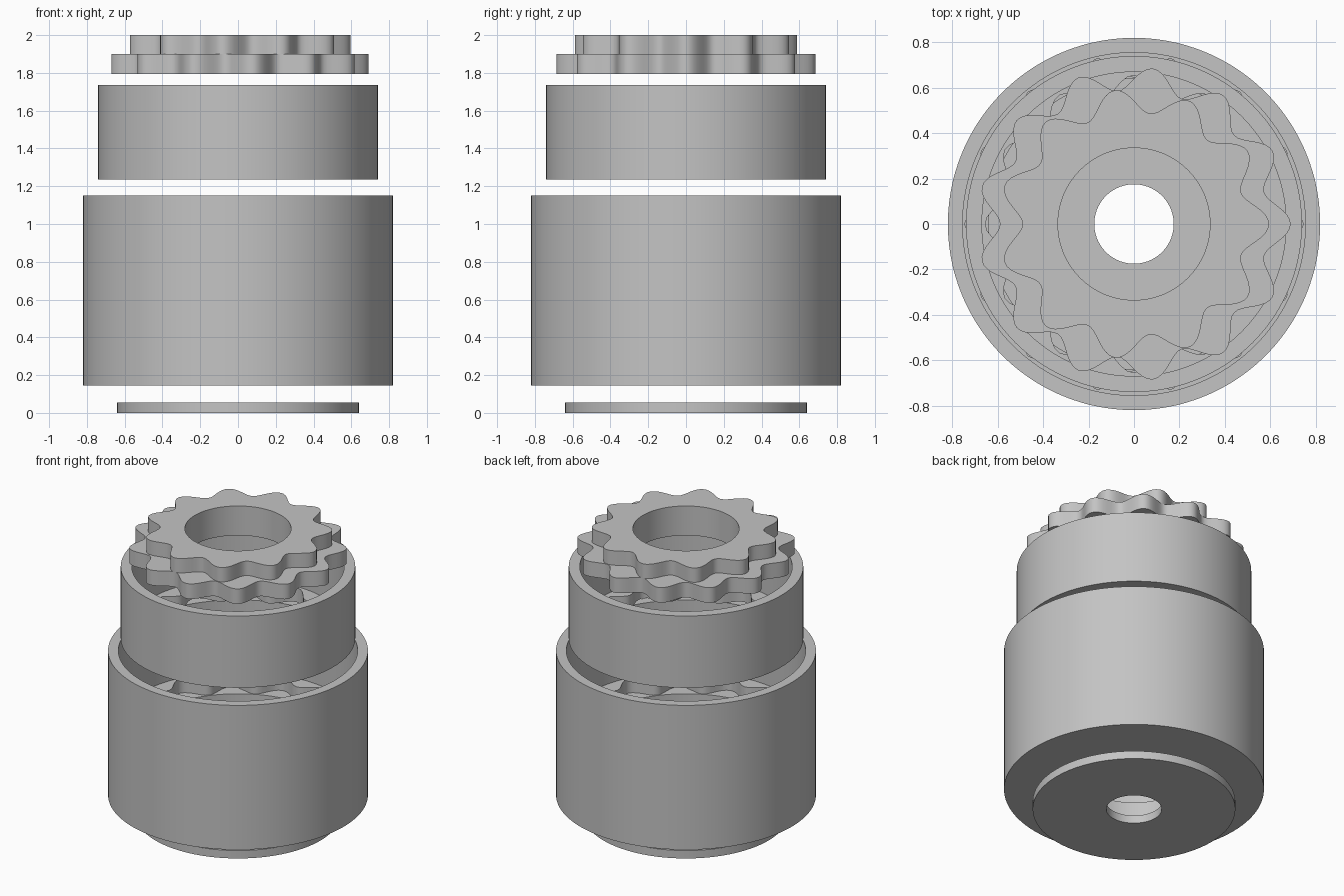
import bpy, bmesh, math

cube = bpy.data.objects.get("Cube")
if cube:
    bpy.data.objects.remove(cube, do_unlink=True)

grey = bpy.data.materials.new("plain_grey")
grey.use_nodes = True
colour = (0.55, 0.55, 0.55, 1)
grey.diffuse_color = colour
grey.node_tree.nodes["Principled BSDF"].inputs["Base Color"].default_value = colour


def build(name, section, segments):
    """Sweep a closed section of (radius, z, lobes, wave) rings around z."""
    bm = bmesh.new()
    rings = []
    for radius, z, lobes, wave in section:
        ring = []
        for i in range(segments):
            a = math.tau * i / segments
            r = radius + wave * math.cos(lobes * a)
            ring.append(bm.verts.new((r * math.cos(a), r * math.sin(a), z)))
        rings.append(ring)
    for k, ring in enumerate(rings):
        above = rings[(k + 1) % len(rings)]
        for i in range(segments):
            j = (i + 1) % segments
            bm.faces.new((ring[i], ring[j], above[j], above[i]))
    bmesh.ops.recalc_face_normals(bm, faces=bm.faces)
    mesh = bpy.data.meshes.new(name)
    bm.to_mesh(mesh)
    bm.free()
    mesh.materials.append(grey)
    obj = bpy.data.objects.new(name, mesh)
    bpy.context.collection.objects.link(obj)
    bpy.ops.object.select_all(action="DESELECT")
    obj.select_set(True)
    bpy.context.view_layer.objects.active = obj
    bpy.ops.object.shade_smooth_by_angle(angle=math.radians(30))
    return obj


def circle(radius, z):
    return (radius, z, 0, 0)


def disc(name, outer, bore, low, high, lobes=0, wave=0, segments=72):
    build(name, [(outer, low, lobes, wave), (outer, high, lobes, wave),
                 circle(bore, high), circle(bore, low)], segments)


# Bottom cap with a shaft hole
disc("base_cap", 0.64, 0.175, 0, 0.055)

# Housing: socket at the top, internal lobed gear, cavity and bored floor
build("housing", [
    circle(0.82, 0.145), circle(0.82, 1.15),
    circle(0.755, 1.15), circle(0.755, 0.65),
    (0.695, 0.65, 14, 0.05), (0.695, 0.55, 14, 0.05),
    circle(0.64, 0.55), circle(0.64, 0.245),
    circle(0.34, 0.245), circle(0.34, 0.145)], 168)

# Output ring with an internal lobed gear at its lower end
build("output_ring", [
    circle(0.74, 1.235), circle(0.74, 1.735),
    circle(0.67, 1.735), circle(0.67, 1.335),
    (0.605, 1.335, 12, 0.05), (0.605, 1.235, 12, 0.05)], 144)

# Stacked pair of lobed discs
disc("lower_lobed_disc", 0.64, 0.335, 1.795, 1.9, 13, 0.05, 208)
disc("upper_lobed_disc", 0.543, 0.335, 1.9, 2.0, 11, 0.052, 176)
